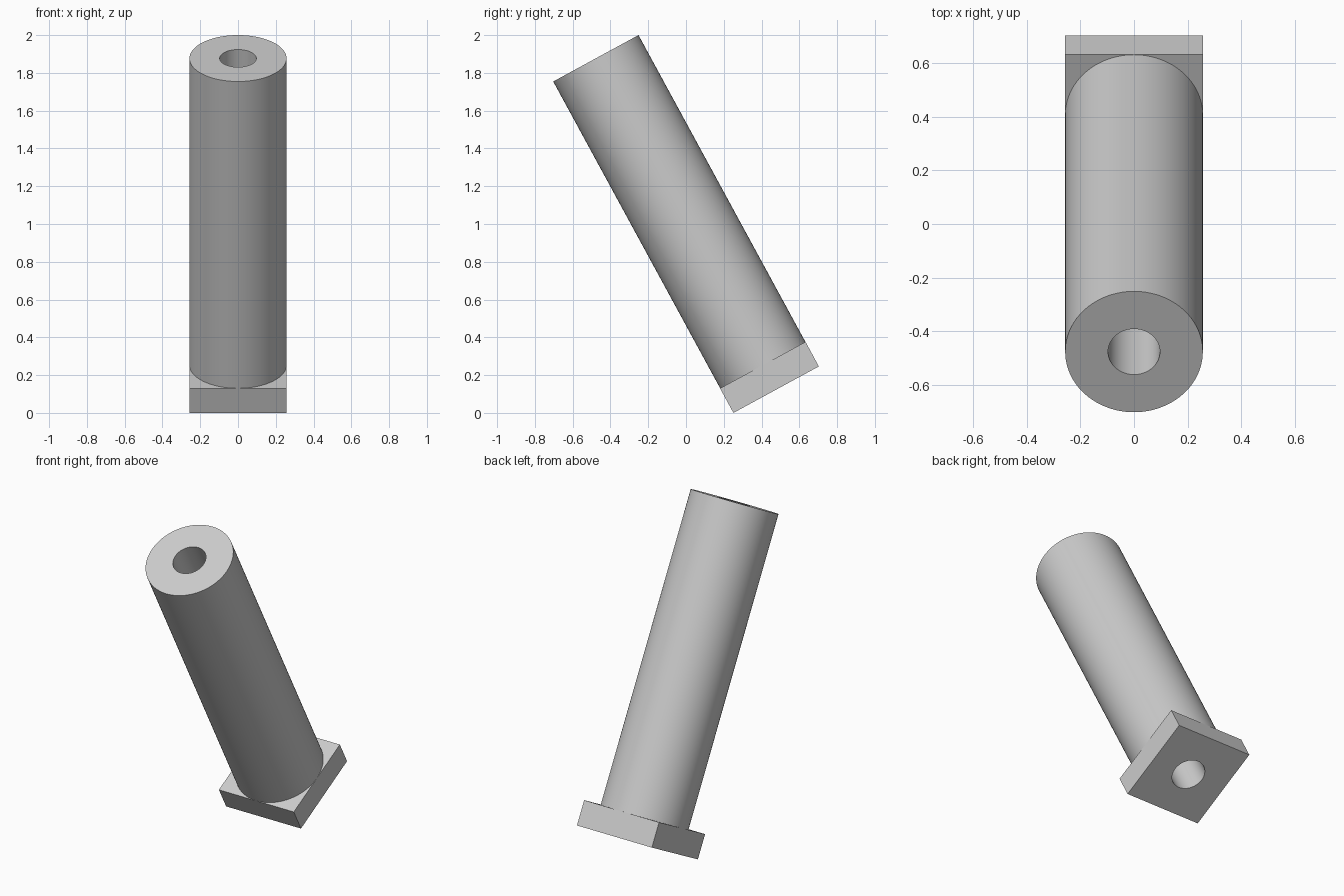
import bpy, bmesh, math

if "Cube" in bpy.data.objects:
    bpy.data.objects.remove(bpy.data.objects["Cube"])

SIDES = 96            # multiple of 8, so the square outline has true corners
LENGTH, BASE = 1.997, 0.148
HALF, OUTER, BORE = 0.2575, 0.257, 0.097
TILT = math.radians(28.55)


def circle(r, z):
    return [(r * math.cos(2 * math.pi * k / SIDES),
             r * math.sin(2 * math.pi * k / SIDES), z) for k in range(SIDES)]


def square(h, z):
    pts = []
    for x, y, _ in circle(1, 0):
        s = h / max(abs(x), abs(y))
        pts.append((x * s, y * s, z))
    return pts


# Bored tube standing on a square foot: one closed loop of rings
rings = [circle(BORE, 0), square(HALF, 0), square(HALF, BASE),
         circle(OUTER, BASE), circle(OUTER, LENGTH), circle(BORE, LENGTH)]

bm = bmesh.new()
loops = [[bm.verts.new(p) for p in ring] for ring in rings]
for i, a in enumerate(loops):
    b = loops[(i + 1) % len(loops)]
    for k in range(SIDES):
        n = (k + 1) % SIDES
        bm.faces.new((a[k], b[k], b[n], a[n]))
bmesh.ops.recalc_face_normals(bm, faces=bm.faces[:])
mesh = bpy.data.meshes.new("tube_with_square_foot")
bm.to_mesh(mesh)
bm.free()

tube = bpy.data.objects.new("tube_with_square_foot", mesh)
bpy.context.collection.objects.link(tube)

# Lean the tube toward the front, resting on the front edge of the foot
tube.rotation_euler.x = TILT
tube.location = (0, LENGTH / 2 * math.sin(TILT), HALF * math.sin(TILT))

grey = bpy.data.materials.new("light_grey")
grey.diffuse_color = (0.6, 0.6, 0.6, 1)
grey.use_nodes = True
grey.node_tree.nodes["Principled BSDF"].inputs["Base Color"].default_value = grey.diffuse_color
mesh.materials.append(grey)

bpy.context.view_layer.objects.active = tube
tube.select_set(True)
bpy.ops.object.shade_smooth_by_angle(angle=math.radians(30))
